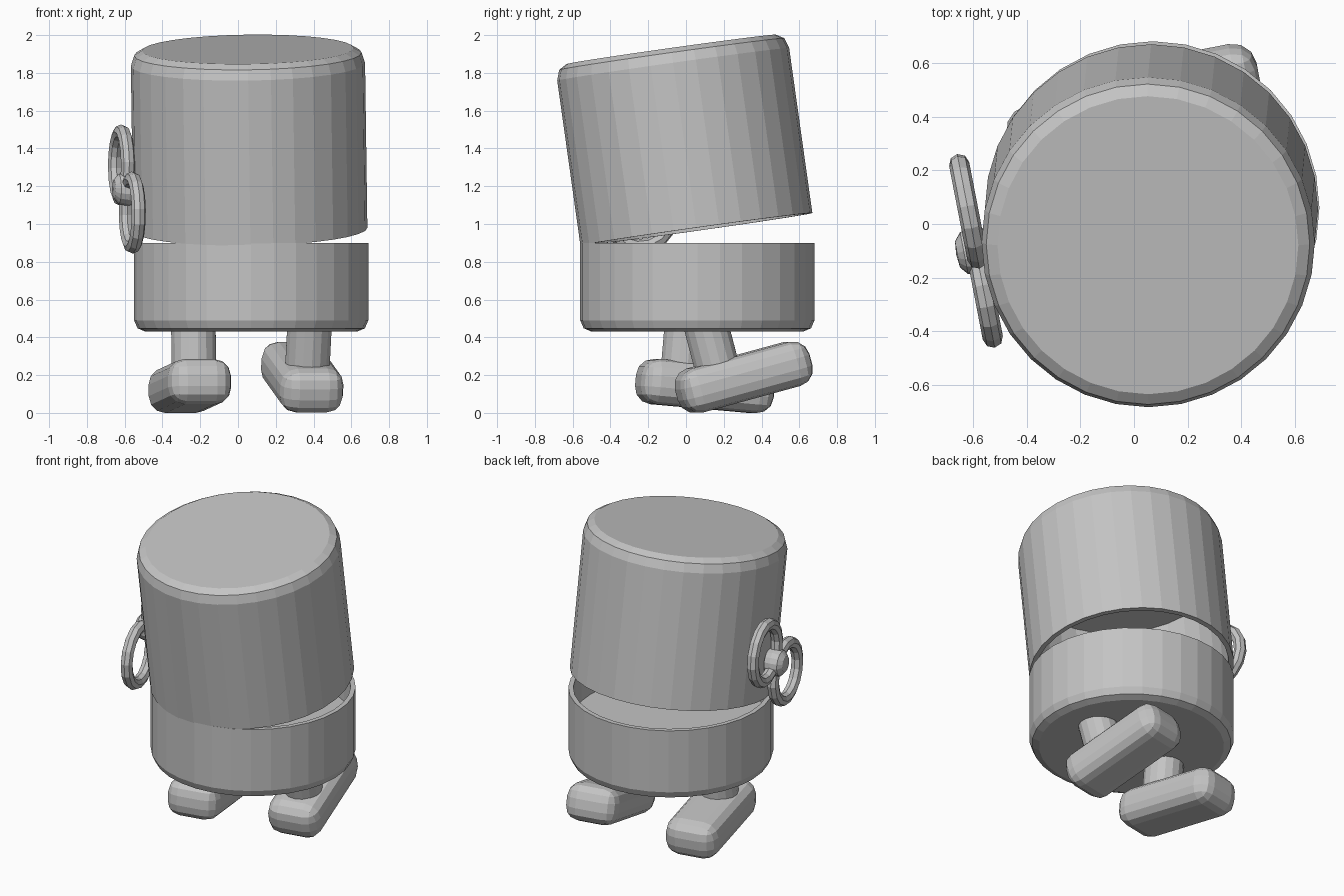
import bpy, bmesh, math
from mathutils import Matrix, Vector, Euler

if "Cube" in bpy.data.objects:
    bpy.data.objects.remove(bpy.data.objects["Cube"], do_unlink=True)

# Single plain grey
grey = bpy.data.materials.new("plain_grey")
grey.use_nodes = True
colour = (0.55, 0.55, 0.55, 1)
grey.diffuse_color = colour
grey.node_tree.nodes["Principled BSDF"].inputs["Base Color"].default_value = colour


def add_object(name, bm, matrix=Matrix()):
    bmesh.ops.recalc_face_normals(bm, faces=bm.faces)
    mesh = bpy.data.meshes.new(name)
    bm.to_mesh(mesh)
    bm.free()
    mesh.materials.append(grey)
    ob = bpy.data.objects.new(name, mesh)
    ob.matrix_world = matrix
    bpy.context.collection.objects.link(ob)
    return ob


def lathe(name, profile, sides, matrix=Matrix(), closed=False):
    """Turn an (r, z) profile around the local z axis."""
    bm = bmesh.new()
    verts = [bm.verts.new((r, 0, z)) for r, z in profile]
    edges = [bm.edges.new(pair) for pair in zip(verts, verts[1:])]
    if closed:
        edges.append(bm.edges.new((verts[-1], verts[0])))
    bmesh.ops.spin(bm, geom=verts + edges, cent=(0, 0, 0), axis=(0, 0, 1),
                   angle=math.tau, steps=sides)
    bmesh.ops.remove_doubles(bm, verts=bm.verts, dist=0.0005)
    return add_object(name, bm, matrix)


def place(loc, rx=0, ry=0, rz=0):
    turn = Euler([math.radians(a) for a in (rx, ry, rz)]).to_matrix().to_4x4()
    return Matrix.Translation(loc) @ turn


R, WALL = 0.62, 0.03

# Lower body: open cup with a rounded bottom edge
lathe("lower_body", [(0, 0.43), (R - 0.06, 0.43), (R - 0.018, 0.448), (R, 0.49),
                     (R, 0.9), (R - WALL, 0.9), (R - WALL, 0.7), (0, 0.7)],
      32, place((0.07, 0.06, 0)))

# Upper body: tilted lid, hollow from below
H = 0.962
lathe("upper_body", [(0, H), (R - 0.06, H), (R - 0.018, H - 0.025), (R, H - 0.08),
                     (R, 0), (R - WALL, 0), (R - WALL, H - 0.25), (0, H - 0.25)],
      32, place((0.065, 0.055, 0.972), 8, -0.8))


# Feet and legs: each leg stands square on its pitched foot
def foot_and_leg(side, loc, pitch):
    frame = place(loc, pitch, 0, 11)
    bm = bmesh.new()
    bmesh.ops.create_cube(bm, size=1, matrix=Matrix.Diagonal((0.34, 0.72, 0.24, 1)))
    bmesh.ops.bevel(bm, geom=bm.edges[:], offset=0.09, segments=3,
                    profile=0.5, affect='EDGES')
    add_object(side + "_foot", bm, frame)
    lathe(side + "_leg", [(0, 0), (0.12, 0), (0.12, 0.33), (0, 0.33)], 16,
          frame @ Matrix.Translation((0, -0.125, 0)))


foot_and_leg("left", (0.34, 0.305, 0.189), 15)
foot_and_leg("right", (-0.255, 0.1, 0.142), -5)

# Winding key: local z points out of the body, local x runs along the two rings
out = Vector((-0.98, -0.19, 0)).normalized()
flat = Vector((-out.y, out.x, 0))
along = (-flat * 0.77 + Vector((0, 0, 1)) * 0.64).normalized()
if along.y < 0:
    along = (flat * 0.77 + Vector((0, 0, 1)) * 0.64).normalized()
key = Matrix((along, out.cross(along), out)).transposed().to_4x4()
key.translation = (-0.588, -0.1, 1.185)

tube = [(0.18 + 0.038 * math.cos(a * math.tau / 8), 0.038 * math.sin(a * math.tau / 8))
        for a in range(8)]
for name, offset in (("upper", 0.195), ("lower", -0.195)):
    lathe(name + "_key_ring", tube, 16, key @ Matrix.Translation((offset, 0, 0)), True)
lathe("key_hub", [(0, 0.075), (0.05, 0.07), (0.08, 0.045), (0.09, 0),
                  (0.08, -0.04), (0.055, -0.05), (0.055, -0.15), (0, -0.15)], 16, key)
